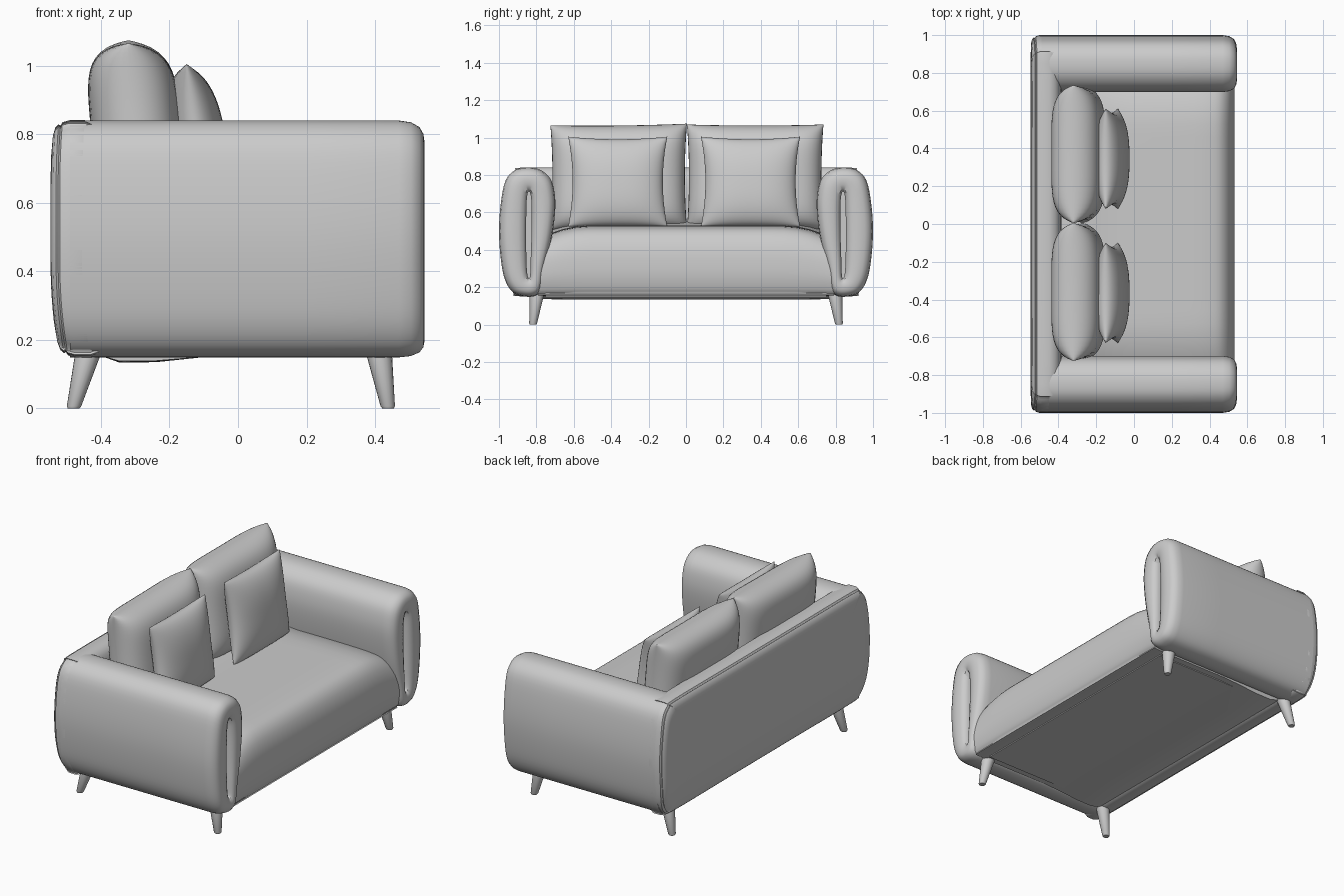
import bpy, bmesh, math
from mathutils import Vector

if "Cube" in bpy.data.objects:
    bpy.data.objects.remove(bpy.data.objects["Cube"])


def finish(name, bm, angle=40):
    bmesh.ops.remove_doubles(bm, verts=bm.verts, dist=0.0002)
    bmesh.ops.recalc_face_normals(bm, faces=bm.faces)
    me = bpy.data.meshes.new(name)
    bm.to_mesh(me)
    bm.free()
    ob = bpy.data.objects.new(name, me)
    bpy.context.collection.objects.link(ob)
    bpy.ops.object.select_all(action='DESELECT')
    ob.select_set(True)
    bpy.context.view_layer.objects.active = ob
    bpy.ops.object.shade_smooth_by_angle(angle=math.radians(angle))
    return ob


def loft(name, rings, angle=40):
    """Skin a list of equal-length closed rings and cap both ends."""
    bm = bmesh.new()
    vs = [[bm.verts.new(p) for p in r] for r in rings]
    n = len(vs[0])
    for a, b in zip(vs, vs[1:]):
        for i in range(n):
            j = (i + 1) % n
            bm.faces.new((a[i], a[j], b[j], b[i]))
    bm.faces.new(vs[0])
    bm.faces.new(vs[-1])
    return finish(name, bm, angle)


def smooth_loop(pts, steps=4):
    """Closed Catmull-Rom curve through 2D points."""
    p = [Vector(q) for q in pts]
    n, out = len(p), []
    for i in range(n):
        a, b, c, d = p[i - 1], p[i], p[(i + 1) % n], p[(i + 2) % n]
        for k in range(steps):
            t = k / steps
            out.append(0.5 * (2 * b + (c - a) * t + (2 * a - 5 * b + 4 * c - d) * t * t
                              + (3 * b - a - 3 * c + d) * t ** 3))
    return out


def pillow(name, y, z0, x_bot, x_top, half_w, height, thick, bow_side, bow_top, p, roll=0.0):
    """Soft cushion: two bulging sheets sewn along a pinched outline."""
    bm = bmesh.new()
    n = 28
    for side in (1, -1):
        grid = []
        for i in range(n + 1):
            row = []
            for j in range(n + 1):
                u = math.sin(math.pi / 2 * (2 * i / n - 1))
                v = math.sin(math.pi / 2 * (2 * j / n - 1))
                bulge = math.sqrt(max(0, (1 - abs(u) ** p) * (1 - abs(v) ** p)))
                yy = half_w * u * (1 - bow_side * (1 - v * v))
                vv = v * (1 - (bow_top if v > 0 else bow_top * 0.2) * (1 - u * u))
                h = (vv + 1) / 2
                x = x_bot + (x_top - x_bot) * h + side * thick / 2 * bulge
                row.append(bm.verts.new((x, y + yy, z0 + height * h + roll * yy)))
            grid.append(row)
        for i in range(n):
            for j in range(n):
                bm.faces.new((grid[i][j], grid[i + 1][j], grid[i + 1][j + 1], grid[i][j + 1]))
    return finish(name, bm, 60)


# Arm cross-section (y, z), outer half first from top to bottom
outer = [(0.85, 0.84), (0.915, 0.825), (0.965, 0.77), (0.99, 0.65), (1.0, 0.5),
         (0.99, 0.35), (0.968, 0.24), (0.925, 0.172), (0.86, 0.15)]
inner = [(0.805, 0.155), (0.775, 0.19), (0.755, 0.3), (0.72, 0.45), (0.70, 0.6),
         (0.702, 0.7), (0.725, 0.78), (0.78, 0.828)]
section = smooth_loop(outer + inner)
slit = [Vector((0.84 + 0.1 * (q.x - 0.85), 0.48 + 0.67 * (q.y - 0.495))) for q in section]

# Arms: section swept along x, front end rolling into a narrow slit
arm_steps = [(-0.49, 1), (-0.2, 1), (0.2, 1), (0.47, 1), (0.505, 0.96), (0.53, 0.85), (0.541, 0.7),
             (0.545, 0.5), (0.543, 0.28), (0.533, 0.1), (0.51, 0.0), (0.45, 0.0)]
for label, s in (("left", 1), ("right", -1)):
    rings = []
    for x, t in arm_steps:
        rings.append([(x, s * b.lerp(a, t).x, b.lerp(a, t).y) for a, b in zip(section, slit)])
    loft(label + "_arm", rings)

# Back: full-width panel with the same rounded outline and a seam near the rear
back_outline = smooth_loop(outer + [(0.3, 0.15), (-0.3, 0.15)]
                           + [(-y, z) for y, z in reversed(outer)] + [(-0.3, 0.84), (0.3, 0.84)])
back_steps = [(-0.385, 0.3), (-0.385, 0.11), (-0.39, 0.07), (-0.403, 0.035), (-0.425, 0.01),
              (-0.455, 0), (-0.5, 0), (-0.52, 0.006), (-0.525, 0.016), (-0.531, 0.012),
              (-0.54, 0.022), (-0.545, 0.045), (-0.547, 0.1), (-0.547, 0.2), (-0.547, 0.3)]
rings = []
for x, d in back_steps:
    ring = []
    for q in back_outline:
        z = 0.495 + (q.y - 0.495) * (1 - d / 0.345)
        lean = 0.025 * (max(0, 0.42 - z) / 0.27) ** 2 + 0.008 * (max(0, z - 0.65) / 0.19) ** 2
        ring.append((x + lean, q.x * (1 - d), z))
    rings.append(ring)
loft("back", rings)

# Seat: rounded front profile (x, z), crown dropping toward the arms
seat_profile = smooth_loop([(-0.42, 0.16), (0.0, 0.155), (0.46, 0.155), (0.505, 0.17), (0.525, 0.22),
                            (0.533, 0.3), (0.522, 0.41), (0.48, 0.49), (0.4, 0.522), (0.2, 0.53),
                            (-0.1, 0.53), (-0.42, 0.525)])
rings = []
for k in range(25):
    y = -0.79 + 1.58 * k / 24
    drop = 1 - 0.2 * max(0, (abs(y) - 0.5) / 0.29) ** 2.2
    rings.append([(q.x, y, 0.155 + (q.y - 0.155) * drop) for q in seat_profile])
loft("seat", rings)

# Underside lining panel
bm = bmesh.new()
bmesh.ops.create_cube(bm, size=1)
for v in bm.verts:
    v.co = (0.03 + v.co.x * 0.82, v.co.y * 1.5, 0.157 + v.co.z * 0.016)
finish("underside_panel", bm)

# Back cushions and throw pillows
for label, yc, yt, roll in (("left", 0.37, 0.345, 0.0), ("right", -0.36, -0.365, 0.012)):
    pillow(label + "_back_cushion", yc, 0.51, -0.27, -0.32, 0.365, 0.56, 0.265, 0.03, 0.02, 5, roll)
    pillow(label + "_throw_pillow", yt, 0.525, -0.085, -0.15, 0.265, 0.48, 0.17, 0.09, 0.06, 2.6)

# Splayed tapered legs
for label, xt, xb in (("front", 0.41, 0.438), ("back", -0.435, -0.48)):
    for side, s in (("left", 1), ("right", -1)):
        rings = []
        for z, f, r in ((0, 0, 0.017), (0.006, 0.03, 0.021), (0.17, 1, 0.039), (0.2, 1.15, 0.039)):
            cx, cy = xb + (xt - xb) * f, s * (0.818 - 0.022 * f)
            rings.append([(cx + r * math.cos(a * math.pi / 10), cy + r * math.sin(a * math.pi / 10), z)
                          for a in range(20)])
        loft(label + "_" + side + "_leg", rings)
